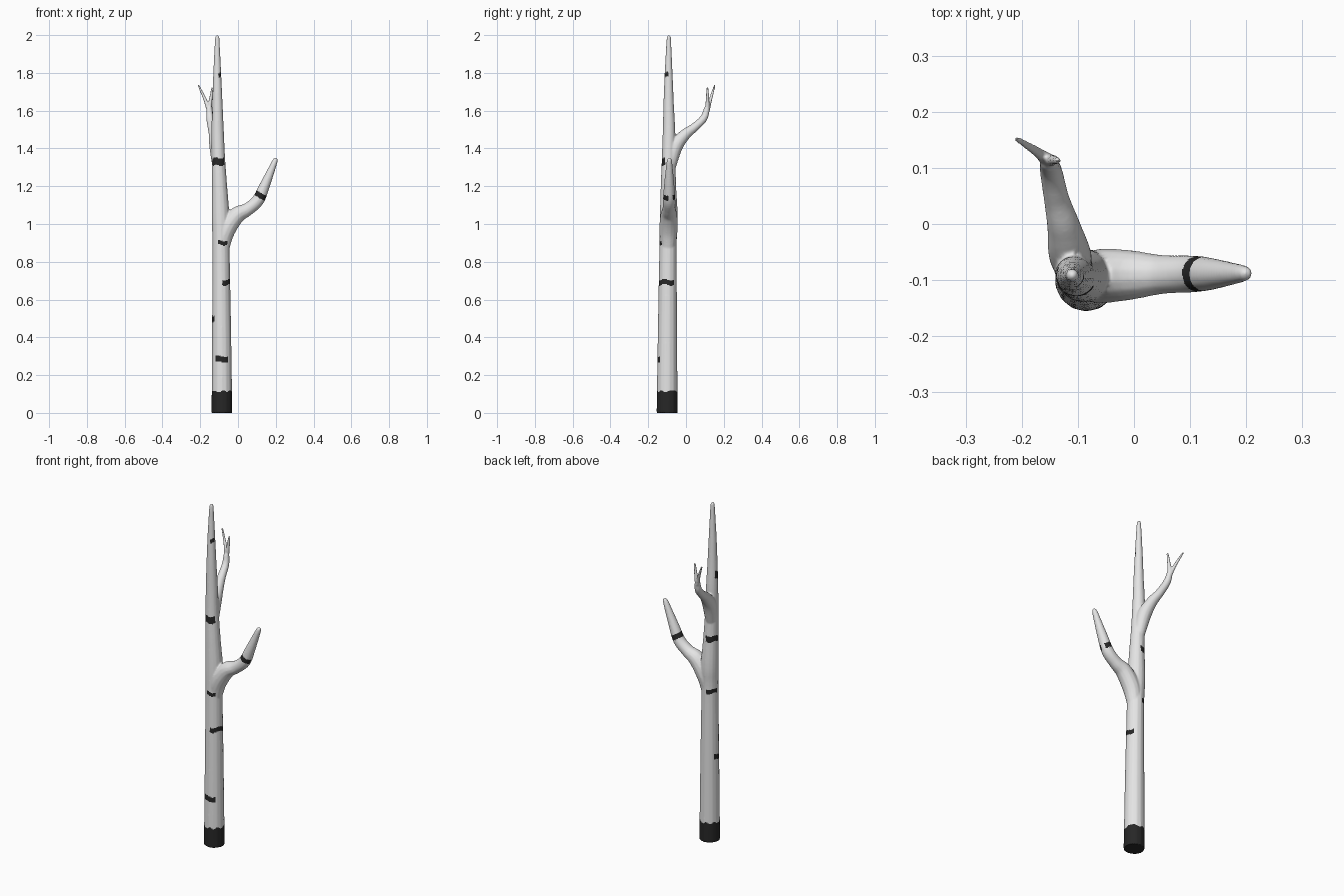
import bpy, bmesh, math
from mathutils import Vector
from mathutils.geometry import tessellate_polygon

if "Cube" in bpy.data.objects:
    bpy.data.objects.remove(bpy.data.objects["Cube"])

SIDES, STEPS = 14, 6


def spline(points):
    """Catmull-Rom through (x, y, z, radius) points."""
    pts = [Vector(p) for p in points]
    pts = [2 * pts[0] - pts[1]] + pts + [2 * pts[-1] - pts[-2]]
    out = []
    for i in range(1, len(pts) - 2):
        a, b, c, d = pts[i - 1:i + 3]
        for k in range(STEPS):
            t = k / STEPS
            out.append(0.5 * (2 * b + (c - a) * t + (2 * a - 5 * b + 4 * c - d) * t * t
                              + (3 * b - a - 3 * c + d) * t ** 3))
    return out + [pts[-2]]


def limb(bm, points, flat_start=False):
    """Closed tapered tube with a rounded tip."""
    path = spline(points)
    rings = []
    for i, p in enumerate(path):
        t = (path[min(i + 1, len(path) - 1)] - path[max(i - 1, 0)]).to_3d().normalized()
        if flat_start and i == 0:
            t = Vector((0, 0, 1))
        rings.append((p.to_3d(), p.w, t))
    c, r, t = rings[-1]
    c = c - t * r
    rings[-1] = (c, r, t)
    rings += [(c + t * r * 0.6, r * 0.8, t), (c + t * r * 0.95, r * 0.35, t)]
    loops = []
    for c, r, t in rings:
        u = Vector((0, 1, 0)) if abs(t.y) < 0.95 else Vector((1, 0, 0))
        u = (u - t * u.dot(t)).normalized()
        v = t.cross(u)
        loops.append([bm.verts.new(c + r * (u * math.cos(a) + v * math.sin(a)))
                      for a in (2 * math.pi * k / SIDES for k in range(SIDES))])
    for lo, hi in zip(loops, loops[1:]):
        for k in range(SIDES):
            n = (k + 1) % SIDES
            bm.faces.new((lo[k], lo[n], hi[n], hi[k]))
    bm.faces.new(loops[0][::-1])
    bm.faces.new(loops[-1])


trunk = [(-.085, -.1, 0, .056), (-.087, -.098, .45, .051), (-.09, -.095, .88, .046),
         (-.092, -.091, 1.03, .048), (-.098, -.093, 1.2, .041), (-.104, -.092, 1.35, .036),
         (-.108, -.09, 1.5, .033), (-.109, -.092, 1.65, .027), (-.11, -.092, 1.8, .021),
         (-.11, -.091, 2.0, .011)]
right_branch = [(-.085, -.095, .86, .036), (-.065, -.093, .96, .048), (-.01, -.091, 1.043, .045),
                (.05, -.09, 1.077, .035), (.105, -.089, 1.125, .033), (.14, -.089, 1.2, .028),
                (.203, -.088, 1.35, .013)]
back_branch = [(-.105, -.085, 1.3, .03), (-.114, -.055, 1.41, .038), (-.125, -.005, 1.473, .03),
               (-.138, .045, 1.512, .023), (-.148, .095, 1.562, .02), (-.154, .114, 1.625, .014)]
outer_twig = [(-.153, .113, 1.6, .013), (-.175, .13, 1.66, .009), (-.211, .153, 1.738, .005)]
inner_twig = [(-.153, .113, 1.6, .013), (-.143, .114, 1.67, .009), (-.135, .113, 1.725, .006)]

bm = bmesh.new()
limb(bm, trunk, True)
for path in (right_branch, back_branch, outer_twig, inner_twig):
    limb(bm, path)
bmesh.ops.recalc_face_normals(bm, faces=bm.faces)
mesh = bpy.data.meshes.new("birch_trunk")
bm.to_mesh(mesh)
bm.free()
tree = bpy.data.objects.new("birch_trunk", mesh)
bpy.context.collection.objects.link(tree)

# Fuse limbs into one skin with soft crotches
remesh = tree.modifiers.new("fuse", 'REMESH')
remesh.mode, remesh.voxel_size = 'VOXEL', 0.0045
soft = tree.modifiers.new("soften", 'SMOOTH')
soft.factor, soft.iterations = 0.5, 5
bpy.context.view_layer.update()
deps = bpy.context.evaluated_depsgraph_get()
fused = bpy.data.meshes.new_from_object(tree.evaluated_get(deps))
tree.modifiers.clear()
tree.data = fused

for name, col in (("white_bark", (.78, .78, .78, 1)), ("black_bark", (.02, .02, .02, 1))):
    m = bpy.data.materials.new(name)
    m.diffuse_color = col
    m.use_nodes = True
    m.node_tree.nodes["Principled BSDF"].inputs["Base Color"].default_value = m.diffuse_color
    fused.materials.append(m)

# Bark marks on the trunk: low z, high z, start angle, end angle (degrees)
MARKS = [(.27, .30, -132, -48), (.485, .515, 155, 220), (.678, .705, -85, 45),
         (.89, .912, -112, -45), (.88, .905, 98, 181), (1.185, 1.22, 80, 190),
         (1.31, 1.35, -147, -30), (1.555, 1.6, 150, 212), (1.778, 1.802, -72, 2)]
axis = spline(trunk)
mark_pos = Vector((.12, -.089, 1.15))
mark_dir = Vector((.5, 0, .87))


def is_black(p):
    # dark foot with a slightly ragged edge
    if p.z < .115 + .006 * math.sin(p.x * 130 + p.y * 90):
        return True
    # ring of marks on the right branch
    if p.x > .05:
        d = p - mark_pos
        gap = d.x * .87 - d.z * .5 > 0 and -.093 < p.y < -.07
        return abs(d.dot(mark_dir)) < .014 and not gap
    c = min(axis, key=lambda q: abs(q.z - p.z))
    if math.hypot(p.x - c.x, p.y - c.y) > .075:
        return False
    ang = math.degrees(math.atan2(p.y - c.y, p.x - c.x))
    shift = .004 * math.sin(math.radians(ang * 4))
    return any(lo < p.z + shift < hi and (ang - a) % 360 < b - a for lo, hi, a, b in MARKS)


for f in fused.polygons:
    f.material_index = int(is_black(f.center))
    f.use_smooth = True
bpy.context.view_layer.objects.active = tree
tree.select_set(True)
bpy.ops.object.shade_smooth_by_angle(angle=math.radians(50))
